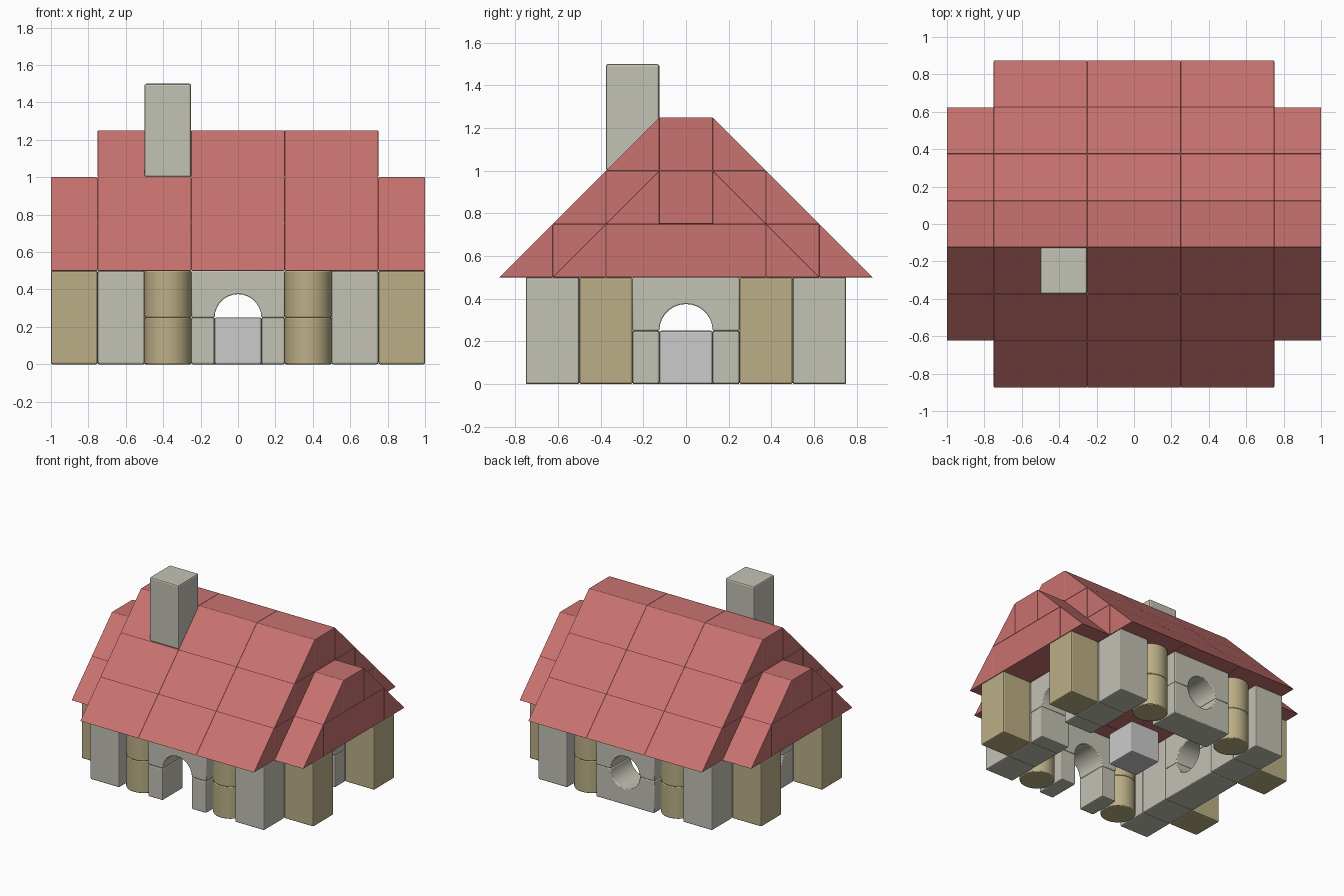
import bpy, bmesh
from math import pi, cos, sin
from mathutils import Matrix

if "Cube" in bpy.data.objects:
    bpy.data.objects.remove(bpy.data.objects["Cube"])


def material(name, rgb):
    m = bpy.data.materials.new(name)
    m.diffuse_color = (*rgb, 1)
    m.use_nodes = True
    m.node_tree.nodes["Principled BSDF"].inputs["Base Color"].default_value = m.diffuse_color
    return m


STONE = material("stone", (0.55, 0.54, 0.46))
SAND = material("sandstone", (0.50, 0.43, 0.24))
RED = material("roof_red", (0.58, 0.17, 0.16))


def finish(name, bm, mat, bevel):
    bmesh.ops.recalc_face_normals(bm, faces=bm.faces)
    mesh = bpy.data.meshes.new(name)
    bm.to_mesh(mesh)
    bm.free()
    ob = bpy.data.objects.new(name, mesh)
    bpy.context.collection.objects.link(ob)
    if mat:
        mesh.materials.append(mat)
    mod = ob.modifiers.new("soft_edges", 'BEVEL')
    mod.width, mod.segments = bevel, 2
    mod.limit_method, mod.angle_limit = 'ANGLE', 0.6
    return ob


def box(name, x, y, z, mat=STONE, bevel=0.009):
    bm = bmesh.new()
    bmesh.ops.create_cube(bm, size=1)
    for v in bm.verts:
        for i, (a, b) in enumerate((x, y, z)):
            v.co[i] = a if v.co[i] < 0 else b
    return finish(name, bm, mat, bevel)


def extrude(name, points, a, b, axis, mat, bevel):
    """Profile (u, z) swept from a to b along the x or y axis."""
    bm = bmesh.new()
    place = (lambda u, z, t: (t, u, z)) if axis == 'x' else (lambda u, z, t: (u, t, z))
    face = bm.faces.new([bm.verts.new(place(u, z, a)) for u, z in points])
    ext = bmesh.ops.extrude_face_region(bm, geom=[face])
    for v in ext['geom']:
        if isinstance(v, bmesh.types.BMVert):
            v.co['xy'.index(axis)] = b
    return finish(name, bm, mat, bevel)


def smooth(ob):
    bpy.ops.object.select_all(action='DESELECT')
    ob.select_set(True)
    bpy.context.view_layer.objects.active = ob
    bpy.ops.object.shade_smooth_by_angle(angle=0.6)


def arch(name, a, b, axis, flip=False):
    s = -1 if flip else 1
    pts = [(-0.25, 0.25), (-0.25, 0.25 + 0.25 * s), (0.25, 0.25 + 0.25 * s), (0.25, 0.25)]
    n = 14
    pts += [(0.125 * cos(pi * i / n), 0.25 + s * 0.125 * sin(pi * i / n)) for i in range(n + 1)]
    smooth(extrude(name, pts, a, b, axis, STONE, 0.006))


def cylinder(name, x, y, z):
    bm = bmesh.new()
    bmesh.ops.create_cone(bm, cap_ends=True, segments=32, radius1=0.125, radius2=0.125,
                          depth=0.25, matrix=Matrix.Translation((x, y, z)))
    smooth(finish(name, bm, SAND, 0.006))


def span(s, a, b):
    return tuple(sorted((s * a, s * b)))


# Four corners: blocks and stacked round columns
WALL = (0, 0.5)
for sx in (-1, 1):
    for sy in (-1, 1):
        box("corner_block", span(sx, 0.5, 0.75), span(sy, 0.5, 0.75), WALL)
        box("side_inner_block", span(sx, 0.5, 0.75), span(sy, 0.25, 0.5), WALL)
        box("side_outer_block", span(sx, 0.75, 1), span(sy, 0.25, 0.5), WALL, SAND)
        for z in (0.125, 0.375):
            cylinder("column", sx * 0.375, sy * 0.625, z)

# Arches: doors on front and right, round windows on back and left
for side, a, b, axis, window in (("front", -0.75, -0.5, 'y', False), ("right", 0.5, 0.75, 'x', False),
                                 ("back", 0.5, 0.75, 'y', True), ("left", -0.75, -0.5, 'x', True)):
    arch(side + "_arch", a, b, axis)
    if window:
        arch(side + "_window_sill", a, b, axis, flip=True)
        continue
    for s in (-1, 1):
        across = span(s, 0.125, 0.25)
        x, y = (across, (a, b)) if axis == 'y' else ((a, b), across)
        box(side + "_door_post", x, y, (0, 0.25))

# Loose block in the middle of the room
box("room_block", (-0.125, 0.125), (-0.125, 0.125), (0, 0.25), None)


# Roof: rows of boxes flanked by sloped wedges
def roof_segment(x0, x1, rows):
    for i in range(rows):
        w = 0.125 + 0.25 * (rows - 1 - i)
        z0, z1 = 0.5 + 0.25 * i, 0.75 + 0.25 * i
        core = 0.375 if w > 0.5 else w
        box("roof_core", (x0, x1), (-core, core), (z0, z1), RED, 0.004)
        for s in (-1, 1):
            if w > core:
                box("roof_filler", (x0, x1), span(s, core, w), (z0, z1), RED, 0.004)
            extrude("roof_wedge", [(s * w, z0), (s * (w + 0.25), z0), (s * w, z1)],
                    x0, x1, 'x', RED, 0.003)


for x0 in (-0.75, -0.25, 0.25):
    roof_segment(x0, x0 + 0.5, 3)
for x0 in (-1, 0.75):
    roof_segment(x0, x0 + 0.25, 2)

# Chimney
box("chimney", (-0.5, -0.25), (-0.375, -0.125), (1.0, 1.5), STONE, 0.011)
